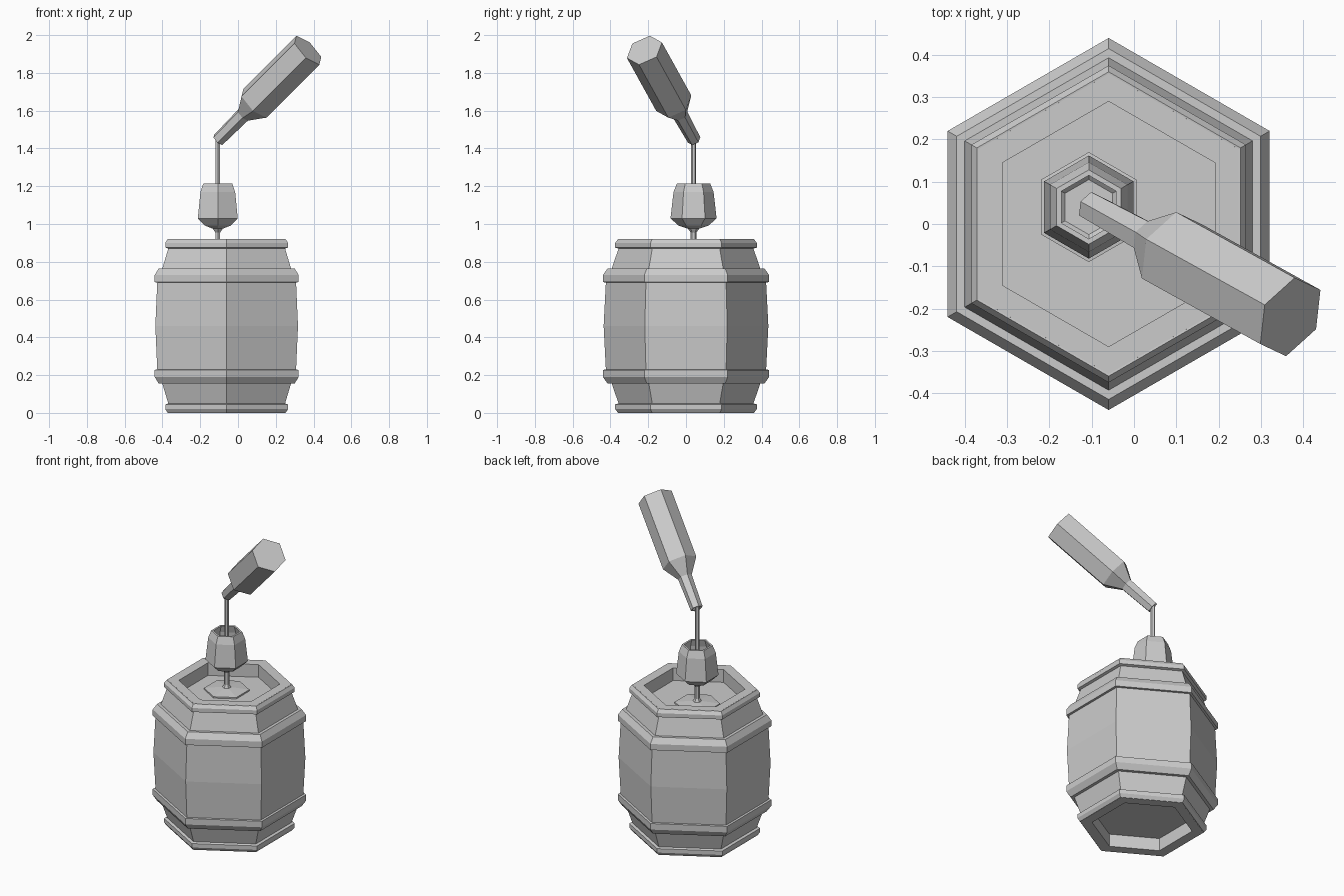
import bpy, bmesh, math
from mathutils import Vector, Matrix

if "Cube" in bpy.data.objects:
    bpy.data.objects.remove(bpy.data.objects["Cube"])

H = 0.92  # barrel height


def lathe(name, profile, matrix, closed=False, sides=6):
    """Revolve (radius, height) points into a faceted solid; closed = ring section."""
    bm = bmesh.new()
    rows = []
    for r, z in profile:
        row = []
        for i in range(sides):
            a = math.pi / 2 + 2 * math.pi * i / sides
            row.append(bm.verts.new((r * math.cos(a), r * math.sin(a), z)))
        rows.append(row)
    pairs = list(zip(rows, rows[1:]))
    if closed:
        pairs.append((rows[-1], rows[0]))
    else:
        bm.faces.new(rows[0])
        bm.faces.new(rows[-1])
    for lo, hi in pairs:
        for i in range(sides):
            j = (i + 1) % sides
            bm.faces.new((lo[i], lo[j], hi[j], hi[i]))
    bmesh.ops.recalc_face_normals(bm, faces=bm.faces)
    mesh = bpy.data.meshes.new(name)
    bm.to_mesh(mesh)
    bm.free()
    ob = bpy.data.objects.new(name, mesh)
    ob.matrix_world = matrix
    bpy.context.collection.objects.link(ob)
    return ob


def flip(profile):
    return [(r, H - z) for r, z in profile]


# Barrel body with recessed heads, half profile mirrored about the belly
barrel_at = Matrix.Translation((-0.06, 0, 0))
half = [(0.29, 0.08), (0.29, 0), (0.355, 0), (0.357, 0.05),
        (0.395, 0.16), (0.424, 0.225)]
lathe("barrel_body", half + [(0.436, 0.46)] + flip(half)[::-1], barrel_at)

# Hoops, one pair at each end
end_hoop = [(0.35, 0.001), (0.36, 0.0), (0.375, 0.02), (0.375, 0.045), (0.35, 0.052)]
belly_hoop = [(0.385, 0.155), (0.415, 0.155), (0.44, 0.19), (0.44, 0.228), (0.41, 0.23)]
for end, fn in (("bottom", list), ("top", flip)):
    lathe(end + "_end_hoop", fn(end_hoop), barrel_at, closed=True)
    lathe(end + "_belly_hoop", fn(belly_hoop), barrel_at, closed=True)

# Stemmed glass standing on the barrel head
glass_at = Matrix.Translation((-0.107, 0.04, 0))
lathe("wine_glass", [
    (0.13, 0.841), (0.13, 0.85), (0.025, 0.862), (0.015, 0.88), (0.015, 0.955),
    (0.03, 0.975), (0.08, 0.992), (0.122, 1.03), (0.106, 1.17), (0.088, 1.215),
    (0.075, 1.215), (0.09, 1.17), (0.1, 1.05), (0.065, 1.02)], glass_at)

# Poured stream
lathe("wine_stream", [(0.013, 1.015), (0.013, 1.46)], glass_at)

# Tilted bottle: axis runs from the mouth to the base
mouth = Vector((-0.105, 0.043, 1.445))
base = Vector((0.37, -0.22, 1.92))
axis = base - mouth
length = axis.length
z = axis.normalized()
y = Vector((0.01, 0.093, 0.041))  # direction of one base corner
y = (y - z * y.dot(z)).normalized()
x = y.cross(z)
bottle_at = Matrix.Translation(mouth) @ Matrix((x, y, z)).transposed().to_4x4()
lathe("bottle", [
    (0.028, 0.1), (0.028, 0), (0.036, 0), (0.041, 0.28 * length),
    (0.102, 0.41 * length), (0.102, length)], bottle_at)
